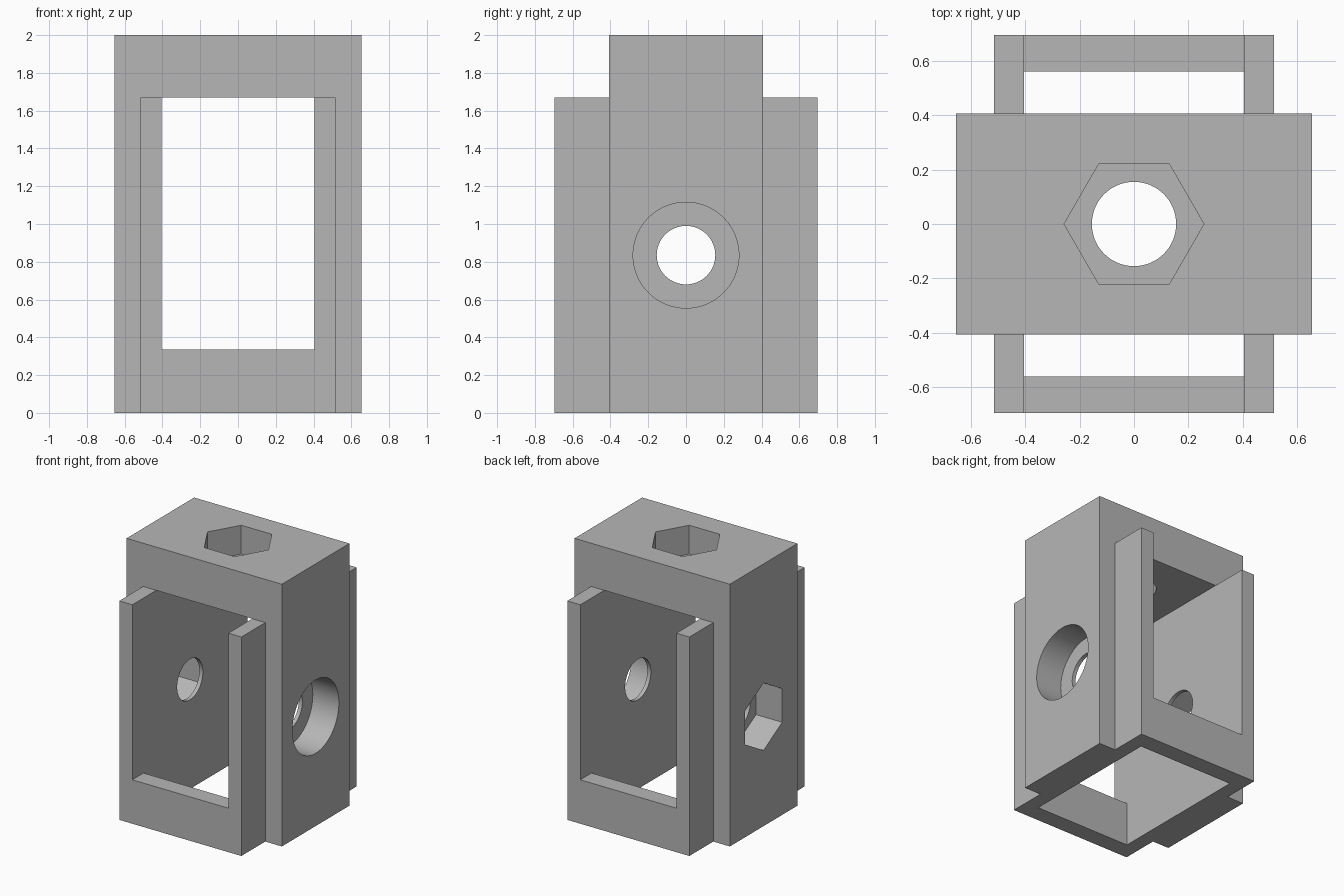
import bpy
import bmesh
from math import cos, sin, tau, radians
from mathutils import Vector

old = bpy.data.objects.get("Cube")
if old:
    bpy.data.objects.remove(old, do_unlink=True)

# Main dimensions
YOKE_X, YOKE_Y, HEIGHT = 0.655, 0.407, 2.0
INNER_X, CEILING = 0.405, 1.67
FRAME_X, FRAME_Y, BAR_Y, BAR_TOP = 0.515, 0.695, 0.56, 0.335
BORE_R, NUT_R, HEAD_R, POCKET, AXLE_Z = 0.155, 0.257, 0.28, 0.22, 0.835

grey = bpy.data.materials.new("mid grey")
grey.use_nodes = True
grey.diffuse_color = (0.47, 0.47, 0.47, 1)
grey.node_tree.nodes["Principled BSDF"].inputs["Base Color"].default_value = grey.diffuse_color


def prism(name, points, sweep):
    """Solid made by sweeping a flat outline along a vector."""
    bm = bmesh.new()
    face = bm.faces.new([bm.verts.new(p) for p in points])
    new = bmesh.ops.extrude_face_region(bm, geom=[face], use_keep_orig=True)["geom"]
    moved = [v for v in new if isinstance(v, bmesh.types.BMVert)]
    bmesh.ops.translate(bm, verts=moved, vec=sweep)
    bmesh.ops.recalc_face_normals(bm, faces=bm.faces)
    mesh = bpy.data.meshes.new(name)
    bm.to_mesh(mesh)
    bm.free()
    mesh.materials.append(grey)
    obj = bpy.data.objects.new(name, mesh)
    bpy.context.collection.objects.link(obj)
    return obj


def box(name, half_x, y0, y1, z0, z1):
    outline = [(-half_x, y0, z0), (half_x, y0, z0), (half_x, y1, z0), (-half_x, y1, z0)]
    return prism(name, outline, (0, 0, z1 - z0))


def bore(name, axis, start, end, radius, sides):
    """Round or hexagonal cutter along x or z."""
    ring = [(radius * cos(tau * i / sides), radius * sin(tau * i / sides)) for i in range(sides)]
    if axis == "z":
        return prism(name, [(u, v, start) for u, v in ring], (0, 0, end - start))
    return prism(name, [(start, v, AXLE_Z + u) for u, v in ring], (end - start, 0, 0))


def cut(obj, cutters):
    """Subtract the cutters, keep the result and discard the cutters."""
    for cutter in cutters:
        cutter.hide_render = True
        mod = obj.modifiers.new(cutter.name, "BOOLEAN")
        mod.operation, mod.solver, mod.object = "DIFFERENCE", "EXACT", cutter
    graph = bpy.context.evaluated_depsgraph_get()
    mesh = bpy.data.meshes.new_from_object(obj.evaluated_get(graph))
    obj.modifiers.clear()
    obj.data = mesh
    mesh.name = obj.name
    for cutter in cutters:
        bpy.data.objects.remove(cutter, do_unlink=True)


# Yoke: inverted U block with bolt and nut pockets
yoke = box("yoke", YOKE_X, -YOKE_Y, YOKE_Y, 0, HEIGHT)
cut(yoke, [
    box("yoke_gap", INNER_X, -1, 1, -1, CEILING),
    bore("top_bore", "z", 1.5, 2.5, BORE_R, 64),
    bore("top_nut_pocket", "z", HEIGHT - POCKET, 2.5, NUT_R, 6),
    bore("axle_bore", "x", -1, 1, BORE_R, 64),
    bore("bolt_head_pocket", "x", YOKE_X - POCKET, 1, HEAD_R, 96),
    bore("axle_nut_pocket", "x", -1, POCKET - YOKE_X, NUT_R, 6),
])

# End frames: two posts joined by a low bar, front and back
parts = [yoke]
for name, side in (("front_frame", -1), ("back_frame", 1)):
    near, bar, far = sorted((YOKE_Y, BAR_Y, FRAME_Y))
    frame = box(name, FRAME_X, side * near, side * far, 0, CEILING)
    cut(frame, [
        box("post_gap", INNER_X, 0, side * bar, -1, 3),
        box("window", INNER_X, 0, side * 2, BAR_TOP, 3),
    ])
    parts.append(frame)

# Smooth the bores, keep the edges sharp
bpy.ops.object.select_all(action="DESELECT")
for obj in parts:
    obj.select_set(True)
bpy.context.view_layer.objects.active = yoke
bpy.ops.object.shade_smooth_by_angle(angle=radians(30))
